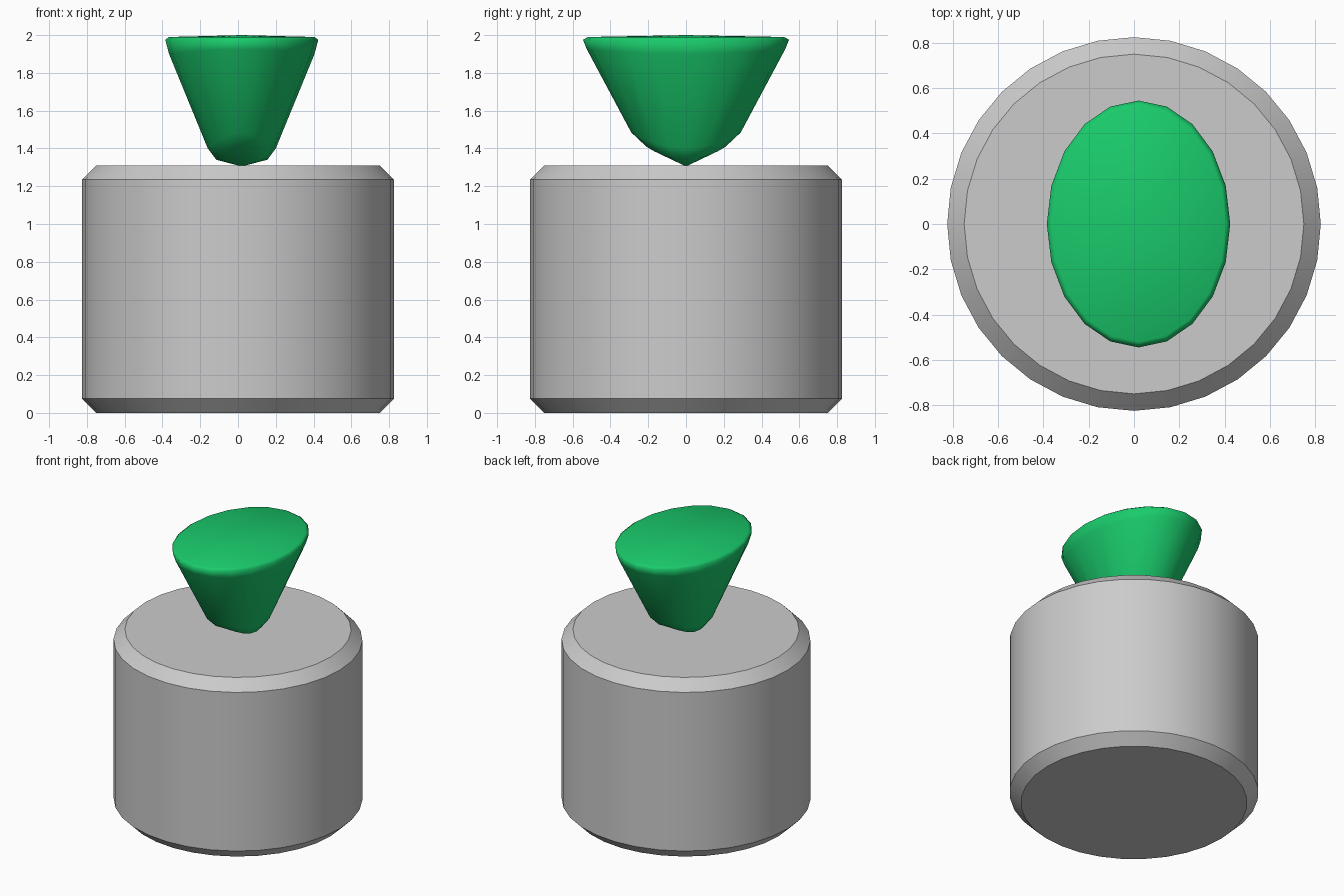
import bpy, bmesh
from math import sin, cos, pi, radians

if "Cube" in bpy.data.objects:
    bpy.data.objects.remove(bpy.data.objects["Cube"])


def make(name, rings, centre_z, rim_caps=True):
    """Loft rings of points; a pole closes each end when centre_z gives a height."""
    bm = bmesh.new()
    loops = [[bm.verts.new(p) for p in r] for r in rings]
    n = len(loops[0])
    for a, b in zip(loops, loops[1:]):
        for i in range(n):
            j = (i + 1) % n
            bm.faces.new((a[i], a[j], b[j], b[i]))
    for loop, pole, flip in ((loops[0], centre_z[0], True), (loops[-1], centre_z[1], False)):
        if pole is None:
            bm.faces.new(loop[::-1] if flip else loop)
            continue
        v = bm.verts.new(pole)
        for i in range(n):
            f = (loop[i], loop[(i + 1) % n], v)
            bm.faces.new(f[::-1] if flip else f)
    bmesh.ops.recalc_face_normals(bm, faces=bm.faces[:])
    me = bpy.data.meshes.new(name)
    bm.to_mesh(me)
    bm.free()
    ob = bpy.data.objects.new(name, me)
    bpy.context.collection.objects.link(ob)
    bpy.context.view_layer.objects.active = ob
    ob.select_set(True)
    return ob


def ring(n, cx, rx, ry, zx, zy):
    """Ellipse whose height runs from zx at its x ends to zy at its y ends."""
    pts = []
    for i in range(n):
        a = 2 * pi * i / n
        pts.append((cx + rx * cos(a), ry * sin(a), zx + (zy - zx) * sin(a) ** 2))
    return pts


# Drum with chamfered rims
R, H, C = 0.825, 1.31, 0.075
drum = make("drum", [ring(32, 0, r, r, z, z) for r, z in
                     ((R - C, 0), (R, C), (R, H - C), (R - C, H))], (None, None))
bpy.ops.object.shade_smooth_by_angle(angle=radians(30))
drum.select_set(False)

# Oval flared knob, narrow at the drum and wide on top
knob = make("knob", [ring(20, 0.02, 0.135, 0.21, 1.34, 1.41),
                     ring(20, 0.02, 0.18, 0.29, 1.40, 1.485),
                     ring(20, 0.02, 0.385, 0.525, 1.90, 1.925),
                     ring(20, 0.02, 0.405, 0.545, 1.975, 1.975),
                     ring(20, 0.02, 0.385, 0.52, 1.99, 1.99)],
            ((0.02, 0, 1.305), (0.02, 0, 2.0)))
bpy.ops.object.shade_smooth()
green = bpy.data.materials.new("green")
green.diffuse_color = (0.01, 0.6, 0.15, 1)
green.use_nodes = True
green.node_tree.nodes["Principled BSDF"].inputs["Base Color"].default_value = green.diffuse_color
knob.data.materials.append(green)
